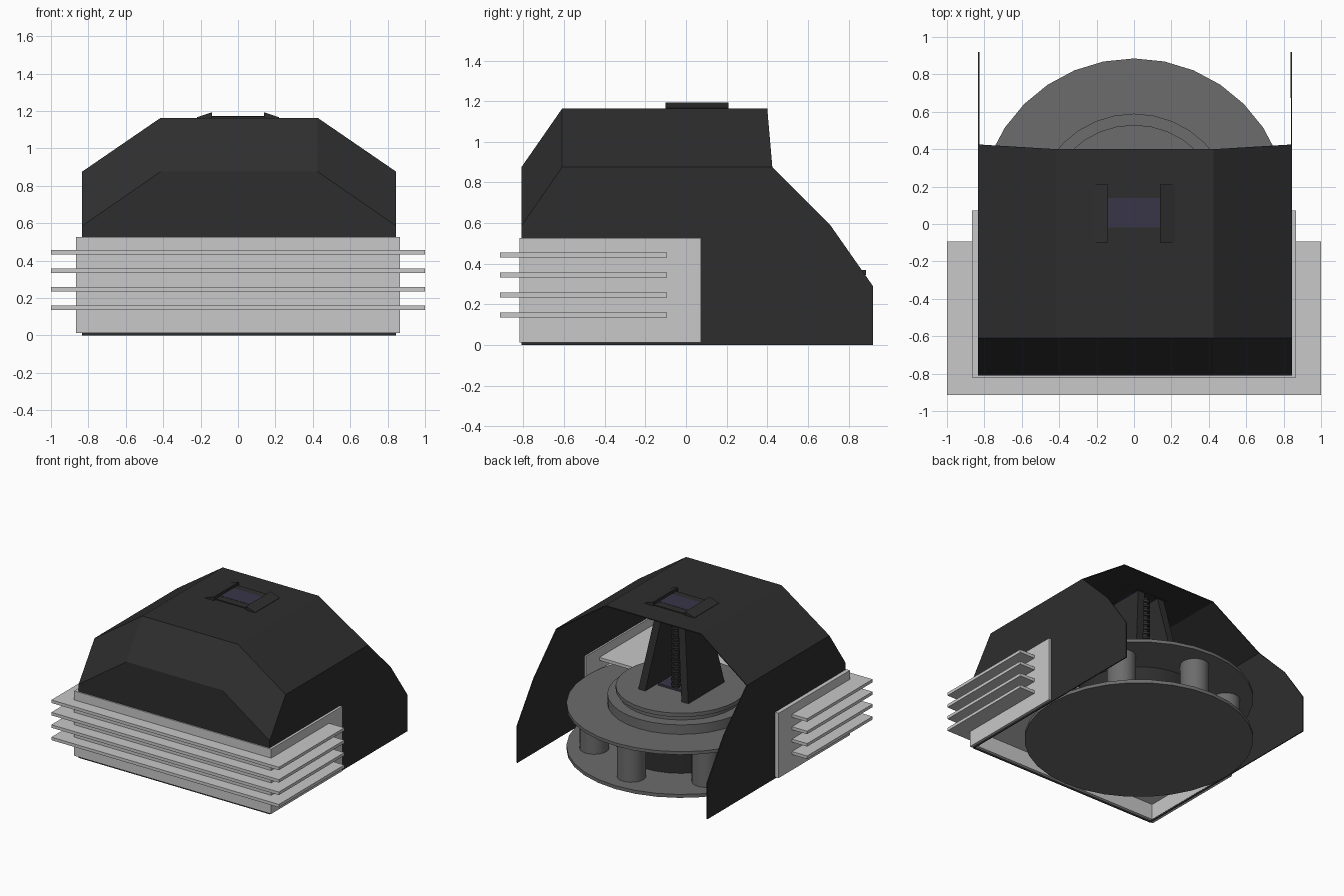
import bpy, bmesh, math
from mathutils import Vector

if "Cube" in bpy.data.objects:
    bpy.data.objects.remove(bpy.data.objects["Cube"], do_unlink=True)


def material(name, r, g, b):
    m = bpy.data.materials.new(name)
    m.use_nodes = True
    m.diffuse_color = (r, g, b, 1)
    m.node_tree.nodes["Principled BSDF"].inputs["Base Color"].default_value = (r, g, b, 1)
    return m


BLACK = material("charcoal", 0.027, 0.027, 0.027)
LIGHT = material("light grey", 0.58, 0.58, 0.58)
GREY = material("mid grey", 0.15, 0.15, 0.15)
PURPLE = material("dark violet", 0.04, 0.037, 0.065)
CY = 0.055  # y of the turntable axis


def mesh(name, verts, faces, mat):
    bm = bmesh.new()
    vs = [bm.verts.new(v) for v in verts]
    for f in faces:
        bm.faces.new([vs[i] for i in f])
    bmesh.ops.recalc_face_normals(bm, faces=bm.faces)
    me = bpy.data.meshes.new(name)
    bm.to_mesh(me)
    bm.free()
    me.materials.append(mat)
    ob = bpy.data.objects.new(name, me)
    bpy.context.collection.objects.link(ob)
    return ob


def prism(name, bottom, top, mat):
    """Solid between two matching outlines."""
    n = len(bottom)
    sides = [(i, (i + 1) % n, (i + 1) % n + n, i + n) for i in range(n)]
    return mesh(name, bottom + top, sides + [tuple(range(n)), tuple(range(n, 2 * n))], mat)


def rect(x0, x1, y0, y1, z):
    return [(x0, y0, z), (x1, y0, z), (x1, y1, z), (x0, y1, z)]


def box(name, x0, x1, y0, y1, z0, z1, mat):
    return prism(name, rect(x0, x1, y0, y1, z0), rect(x0, x1, y0, y1, z1), mat)


def cylinder(name, x, y, r, z0, z1, mat, sides=32):
    bpy.ops.mesh.primitive_cylinder_add(vertices=sides, radius=r, depth=z1 - z0,
                                        location=(x, y, (z0 + z1) / 2))
    ob = bpy.context.object
    ob.name = name
    ob.data.materials.append(mat)
    bpy.ops.object.shade_smooth_by_angle(angle=math.radians(30))
    return ob


# Faceted hood, open at the back and underneath
W, T = 0.84, 0.42
half = [(W, -.81, 0), (W, -.81, .585), (W, -.61, .875), (T, -.81, .875), (T, -.61, 1.163),
        (T, .40, 1.163), (W, .425, .875), (W, .71, .59), (W, .92, .29), (W, .92, 0)]
n = len(half)
half_faces = [(0, 1, 2, 6, 7, 8, 9), (1, 3, 2), (3, 4, 2), (2, 4, 5, 6)]
faces = half_faces + [tuple(i + n for i in f) for f in half_faces]
faces += [(0, n, n + 1, n + 3, 3, 1), (3, n + 3, n + 4, 4), (4, n + 4, n + 5, 5)]
hood = mesh("hood", half + [(-x, y, z) for x, y, z in half], faces, BLACK)
hood.location.x = 0.006
shell = hood.modifiers.new("thickness", 'SOLIDIFY')
shell.thickness = 0.008

# U-shaped radiator wall wrapped round the front
OX, IX = 0.866, 0.826
u = [(-OX, .073), (-OX, -.82), (OX, -.82), (OX, .073), (IX, .073), (IX, -.78), (-IX, -.78), (-IX, .073)]
prism("radiator_wall", [(x, y, .012) for x, y in u], [(x, y, .527) for x, y in u], LIGHT)

# Cooling fins
for i in range(4):
    z = 0.148 + 0.0985 * i
    box(f"fin_{i + 1}", -1, 1, -.915, -.093, z - .012, z + .012, LIGHT)

# Turntable: two discs, drum and ring of posts
cylinder("lower_disc", 0, CY, .83, .003, .03, GREY)
cylinder("inner_drum", 0, CY, .47, .03, .345, BLACK)
cylinder("upper_disc", 0, CY, .83, .345, .37, GREY)
POSTS = 7
for i in range(POSTS):
    a = math.pi / 2 + math.tau * i / POSTS
    cylinder(f"post_{i + 1}", .63 * math.cos(a), CY + .63 * math.sin(a), .106, .03, .345, GREY, 24)

# Stepped pedestal
cylinder("pedestal_base", 0, CY, .535, .37, .445, GREY)
cylinder("pedestal_neck", 0, CY, .45, .445, .48, GREY)
cylinder("pedestal_top", 0, CY, .475, .48, .51, GREY)

# Tapered support plates leaning towards each other
for side, s in (("left", 1), ("right", -1)):
    prism(f"{side}_support_plate", rect(s * .16, s * .22, CY - .225, CY + .23, .51),
          rect(s * .06, s * .12, CY - .13, CY + .135, 1.16), BLACK)
    # Sloped rail on the roof
    rail = [(.14, 1.155), (.22, 1.155), (.22, 1.166), (.14, 1.193)]
    prism(f"{side}_roof_rail", [(s * x, -.1, z) for x, z in rail],
          [(s * x, .21, z) for x, z in rail], BLACK)

# Ribbed column between the plates
cylinder("column", 0, .125, .025, .51, 1.15, BLACK, 12)
for i in range(16):
    z = .54 + .038 * i
    cylinder(f"column_rib_{i + 1}", 0, .125, .036, z, z + .018, BLACK, 12)

# Violet pads and roof strips
box("base_pad", -.14, .14, -.03, .15, .51, .525, PURPLE)
box("roof_pad", -.14, .14, -.02, .14, 1.15, 1.172, PURPLE)
box("front_roof_strip", -.14, .14, -.08, -.02, 1.15, 1.17, BLACK)
box("back_roof_strip", -.14, .14, .14, .2, 1.15, 1.17, BLACK)
